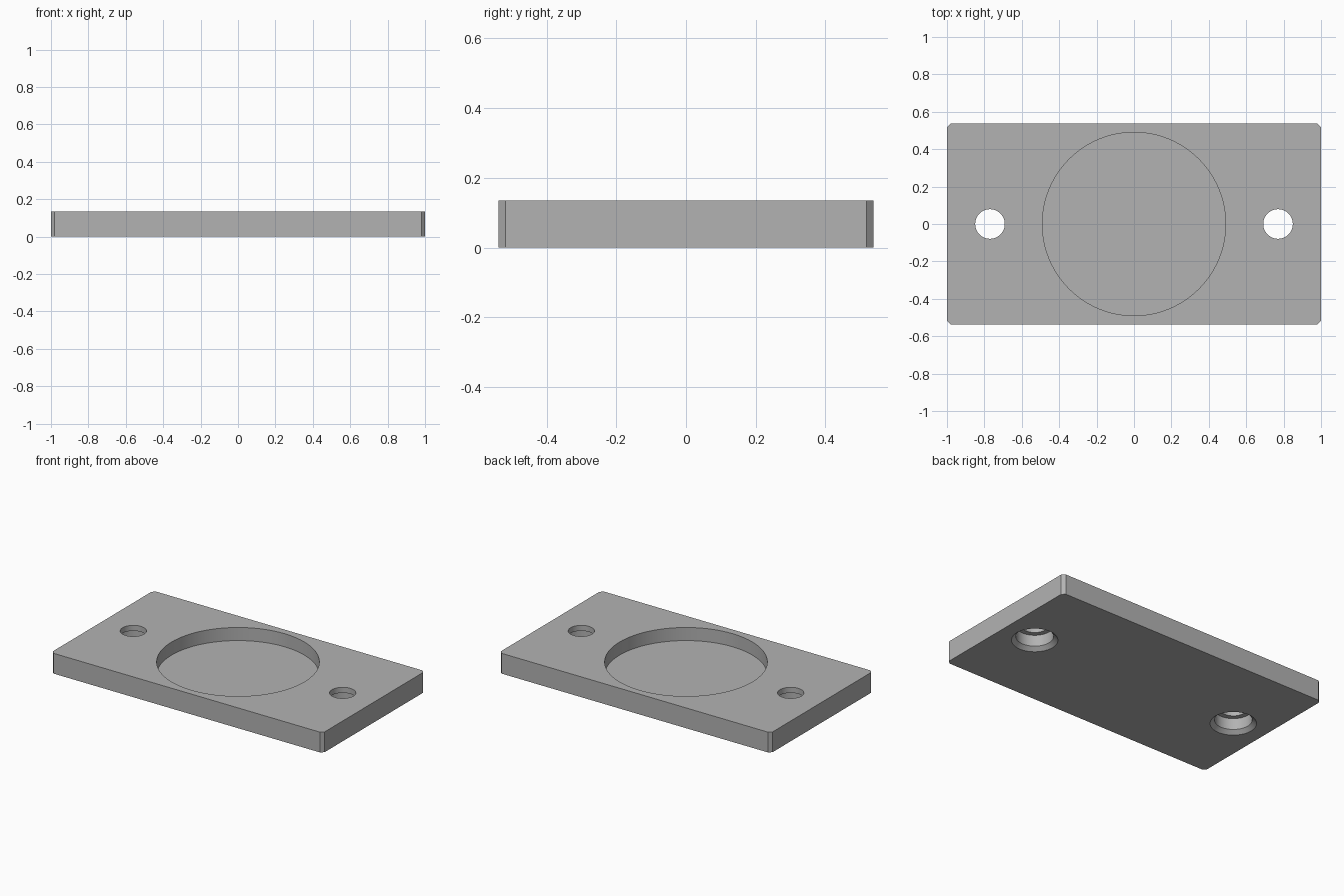
import bpy, bmesh, math

if "Cube" in bpy.data.objects:
    bpy.data.objects.remove(bpy.data.objects["Cube"])

LENGTH, WIDTH, THICK = 2.0, 1.075, 0.135
CORNER = 0.02
SEGMENTS = 96

grey = bpy.data.materials.new("light grey")
grey.diffuse_color = (0.45, 0.45, 0.45, 1)
grey.use_nodes = True
grey.node_tree.nodes["Principled BSDF"].inputs["Base Color"].default_value = grey.diffuse_color


def make_object(name, bm):
    bmesh.ops.recalc_face_normals(bm, faces=bm.faces)
    mesh = bpy.data.meshes.new(name)
    bm.to_mesh(mesh)
    bm.free()
    mesh.materials.append(grey)
    obj = bpy.data.objects.new(name, mesh)
    bpy.context.collection.objects.link(obj)
    return obj


def turned(name, profile, x=0.0):
    """Closed solid of revolution from (radius, z) pairs, bottom to top."""
    bm = bmesh.new()
    rings = [[bm.verts.new((x + r * math.cos(2 * math.pi * i / SEGMENTS),
                            r * math.sin(2 * math.pi * i / SEGMENTS), z))
              for i in range(SEGMENTS)] for r, z in profile]
    for a, b in zip(rings, rings[1:]):
        for i in range(SEGMENTS):
            j = (i + 1) % SEGMENTS
            bm.faces.new((a[i], a[j], b[j], b[i]))
    bm.faces.new(rings[0][::-1])
    bm.faces.new(rings[-1])
    return make_object(name, bm)


# Plate with chamfered vertical corners
bm = bmesh.new()
bmesh.ops.create_cube(bm, size=1)
for v in bm.verts:
    v.co = (v.co.x * LENGTH, v.co.y * WIDTH, (v.co.z + 0.5) * THICK)
uprights = [e for e in bm.edges if abs(e.verts[0].co.z - e.verts[1].co.z) > 0.01]
bmesh.ops.bevel(bm, geom=uprights, offset=CORNER, segments=1, affect='EDGES')
plate = make_object("plate", bm)

# Round pocket in the top
cutters = [turned("pocket_cutter", [(0.49, 0.048), (0.49, 0.2)])]

# Bolt holes, counterbored from below with a chamfered mouth
hole = [(0.138, -0.05), (0.138, 0), (0.112, 0.024), (0.112, 0.098),
        (0.079, 0.098), (0.079, 0.2)]
for side in (-1, 1):
    cutters.append(turned("bolt_hole_cutter", hole, side * 0.77))

for cutter in cutters:
    cutter.hide_render = True
    mod = plate.modifiers.new(cutter.name, 'BOOLEAN')
    mod.operation = 'DIFFERENCE'
    mod.solver = 'EXACT'
    mod.object = cutter

# Apply the cuts, discard the cutters, smooth the round walls
bpy.context.view_layer.objects.active = plate
plate.select_set(True)
for mod in list(plate.modifiers):
    bpy.ops.object.modifier_apply(modifier=mod.name)
for cutter in cutters:
    bpy.data.objects.remove(cutter)
bpy.ops.object.shade_smooth_by_angle(angle=math.radians(20))
